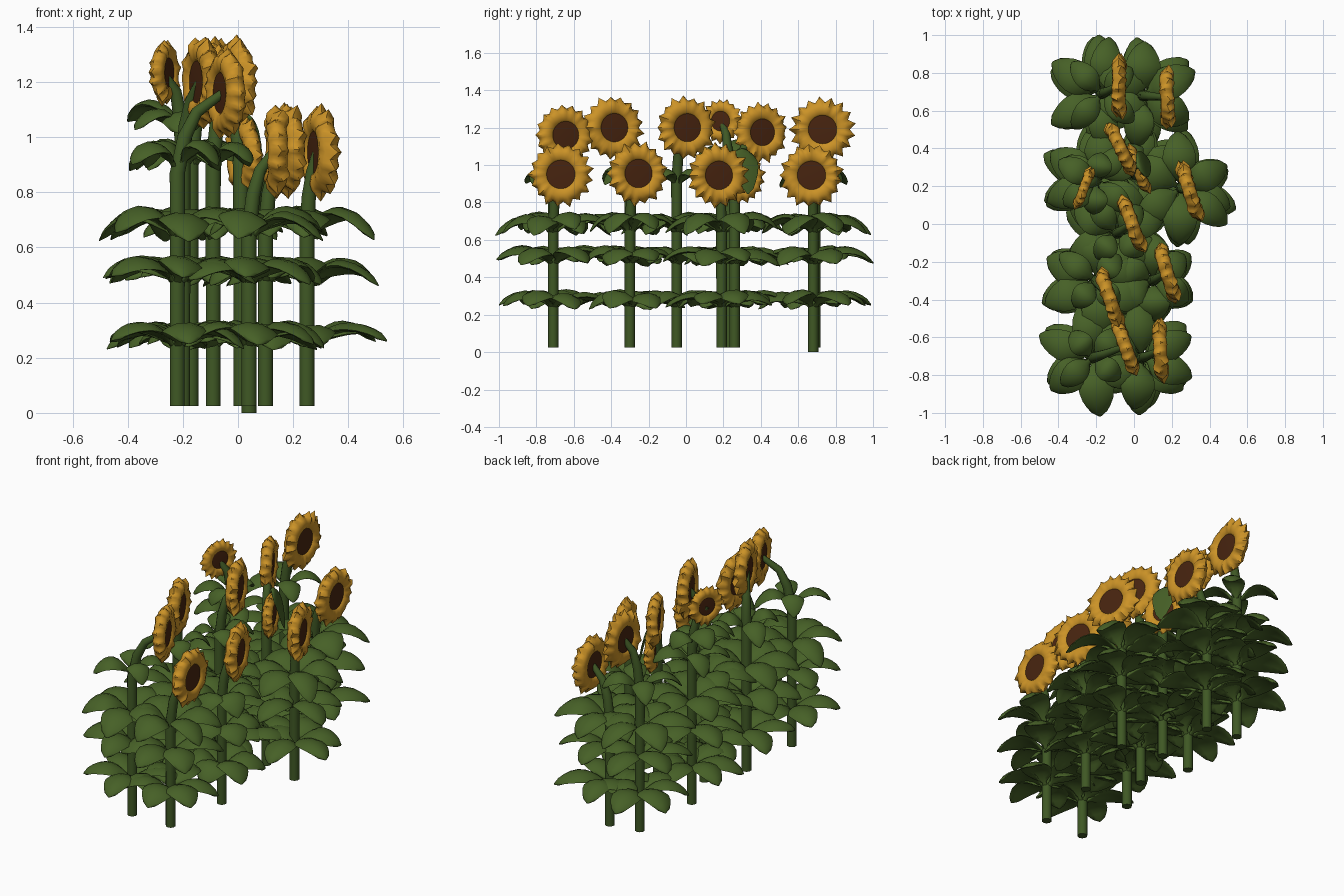
import bpy, bmesh, math, random
from mathutils import Vector, Matrix

if "Cube" in bpy.data.objects:
    bpy.data.objects.remove(bpy.data.objects["Cube"])

random.seed(4)


def material(name, rgb):
    m = bpy.data.materials.new(name)
    m.diffuse_color = (*rgb, 1)
    m.use_nodes = True
    m.node_tree.nodes["Principled BSDF"].inputs["Base Color"].default_value = m.diffuse_color
    return m


GREEN = material("leaf green", (0.062, 0.118, 0.020))
STEM = material("stem green", (0.050, 0.098, 0.018))
GOLD = material("petal gold", (0.60, 0.29, 0.020))
BROWN = material("seed brown", (0.065, 0.018, 0.005))


def finish(bm, name, mats, angle=50):
    bmesh.ops.recalc_face_normals(bm, faces=bm.faces)
    me = bpy.data.meshes.new(name)
    bm.to_mesh(me)
    bm.free()
    for m in mats:
        me.materials.append(m)
    ob = bpy.data.objects.new(name, me)
    bpy.context.collection.objects.link(ob)
    bpy.context.view_layer.objects.active = ob
    bpy.ops.object.select_all(action='DESELECT')
    ob.select_set(True)
    bpy.ops.object.shade_smooth_by_angle(angle=math.radians(angle))
    return ob


def loft(bm, rings):
    """Skin a list of point rings and cap both ends."""
    vs = [[bm.verts.new(p) for p in r] for r in rings]
    n = len(vs[0])
    for a, b in zip(vs, vs[1:]):
        for i in range(n):
            bm.faces.new((a[i], a[(i + 1) % n], b[(i + 1) % n], b[i]))
    bm.faces.new(vs[0][::-1])
    bm.faces.new(vs[-1])


def leaf(bm, base, yaw, length, width, rise=0.32, droop=0.30):
    """Lens-section leaf: thin stalk, oval blade, arching up then drooping."""
    mat = Matrix.Translation(base) @ Matrix.Rotation(yaw, 4, 'Z')
    rings = []
    twist = random.uniform(-0.2, 0.2)
    for t in (0, .1, .2, .3, .42, .55, .7, .82, .92, 1):
        blade = max(0, (t - .12) / .88)
        w = 0.014 + width * math.sin(math.pi * blade ** 0.85) ** 0.75 if 0 < blade < 1 else 0.014
        if t == 1:
            w = 0.006
        th = 0.014 if t < 1 else 0.004
        x = 0.01 + length * t
        z = -0.05 + rise * t - droop * t * t
        ring = []
        for k in range(10):
            a = k * math.tau / 10
            c = w * math.cos(a)
            ring.append(mat @ Vector((x, c, z + th * math.sin(a) - 0.28 * abs(c) + twist * c)))
        rings.append(ring)
    loft(bm, rings)


def tube(bm, pts, radii, n=10):
    rings = []
    for i, p in enumerate(pts):
        d = (Vector(pts[min(i + 1, len(pts) - 1)]) - Vector(pts[max(i - 1, 0)])).normalized()
        u = Vector((0, 1, 0))
        u = (u - d * u.dot(d)).normalized()
        v = d.cross(u)
        rings.append([Vector(p) + radii[i] * (u * math.cos(k * math.tau / n) + v * math.sin(k * math.tau / n))
                      for k in range(n)])
    loft(bm, rings)


def flower_head(name, centre, yaw, radius, tilt=0):
    """Thick toothed ring of petals with a brown seed disc on both faces."""
    bm = bmesh.new()
    teeth = 17
    n = teeth * 4
    s = radius / 0.17
    offs = [random.uniform(-0.012, 0.012) for _ in range(teeth)]
    tips = [random.uniform(0.163, 0.182) for _ in range(teeth)]
    # (radius, half thickness) from centre to rim
    prof = [(0.04, 0.024), (0.076, 0.022), (0.084, 0.031), (0.115, 0.036), (0.138, 0.028)]

    def ring(r, h, side, wave, rim=False):
        out = []
        for k in range(n):
            a = k * math.tau / n
            j, ph = k // 4, k % 4
            tooth = (0, .4, 1, .4)[ph]
            rr = 0.146 + (tips[j] - 0.146) * tooth if rim else r
            x = side * (h + wave * 0.5 * (tooth - .4)) + offs[j] * tooth * (wave / 0.01)
            out.append(bm.verts.new((x * s, rr * s * math.cos(a), rr * s * math.sin(a))))
        return out

    rim = ring(0, 0, 1, 0.014, True)
    for side in (1, -1):
        hub = bm.verts.new((side * 0.024 * s, 0, 0))
        rings = [ring(r, h, side, (0, 0, 0, .005, .010)[i]) for i, (r, h) in enumerate(prof)] + [rim]
        for k in range(n):
            q = (k + 1) % n
            bm.faces.new((hub, rings[0][k], rings[0][q])).material_index = 1
            for i in range(5):
                f = bm.faces.new((rings[i][k], rings[i + 1][k], rings[i + 1][q], rings[i][q]))
                f.material_index = 1 if i == 0 else 0
    bm.transform(Matrix.Translation(centre) @ Matrix.Rotation(yaw, 4, 'Z') @ Matrix.Rotation(tilt, 4, 'Y'))
    finish(bm, name, [GOLD, BROWN])


# stem x, stem y, head centre, head yaw in degrees, head radius, number of leaf whorls
plants = [
    (0.04, -0.71, (0.14, -0.67, 0.95), 2, 0.170, 3),
    (0.10, -0.30, (0.175, -0.26, 0.955), 17, 0.170, 3),
    (0.25, 0.19, (0.295, 0.17, 0.945), 17, 0.170, 3),
    (0.04, 0.68, (0.175, 0.67, 0.945), 3, 0.170, 3),
    (-0.22, -0.71, (-0.045, -0.65, 1.16), 20, 0.165, 4),
    (-0.20, -0.30, (-0.13, -0.39, 1.20), 20, 0.170, 4),
    (-0.09, -0.05, (-0.01, 0.00, 1.20), 20, 0.168, 4),
    (-0.20, 0.23, (-0.265, 0.19, 1.235), -21, 0.118, 4),
    (0.01, 0.26, (-0.07, 0.40, 1.175), 26, 0.160, 2),
    (-0.17, 0.69, (-0.08, 0.73, 1.19), 0, 0.170, 4),
]
whorl_z = (0.29, 0.52, 0.715, 0.94)

for i, (x, y, head, yaw, rad, whorls) in enumerate(plants, 1):
    hx, hy, hz = head
    # stem with bent neck reaching into the back of the head
    bm = bmesh.new()
    z0 = 0.0 if i == 4 else 0.025
    top = hz - 0.24
    tube(bm, [(x, y, z0), (x, y, 0.3), (x, y, top - 0.05), (x + (hx - x) * .15, y + (hy - y) * .15, top + 0.08),
              (x + (hx - x) * .4, y + (hy - y) * .4, hz - 0.07), (hx - 0.01, hy, hz)],
         [0.028, 0.028, 0.029, 0.027, 0.022, 0.016])
    finish(bm, f"stem_{i}", [STEM])

    # whorls of leaves
    bm = bmesh.new()
    for w in range(whorls):
        count = 6 if w < 3 else 4
        for k in range(count):
            ang = math.radians(30 + k * 360 / count + random.uniform(-9, 9) + (15 if w == 3 else 0))
            length = random.uniform(0.255, 0.305) if w < 3 else random.uniform(0.16, 0.24)
            if i == 2:
                length *= 0.8
            width = random.uniform(0.066, 0.08) if w < 3 else 0.05
            rise = (0.30, 0.32, 0.38, 0.34)[w] + random.uniform(-.03, .03)
            z = whorl_z[w] - (0.03 if w == 2 else 0)
            leaf(bm, (x, y, z), ang, length, width, rise, rise - random.uniform(-0.01, 0.03))
    finish(bm, f"leaves_{i}", [GREEN], 70)

    flower_head(f"flower_head_{i}", head, math.radians(yaw), rad)

# low side flower on its own short neck
flower_head("low_flower_head", (0.02, 0.29, 0.935), math.radians(22), 0.14)

# upper leaves beneath the small rear flower, and one hanging leaf
bm = bmesh.new()
for ang, length, z in ((150, 0.22, 1.09), (215, 0.20, 1.06), (265, 0.16, 1.05), (80, 0.15, 1.05)):
    leaf(bm, (-0.20, 0.22, z), math.radians(ang), length, 0.055)
leaf(bm, (0.0, 0.30, 1.12), math.radians(20), 0.08, 0.06, 0.10, 0.32)
finish(bm, "upper_leaves", [GREEN], 70)
